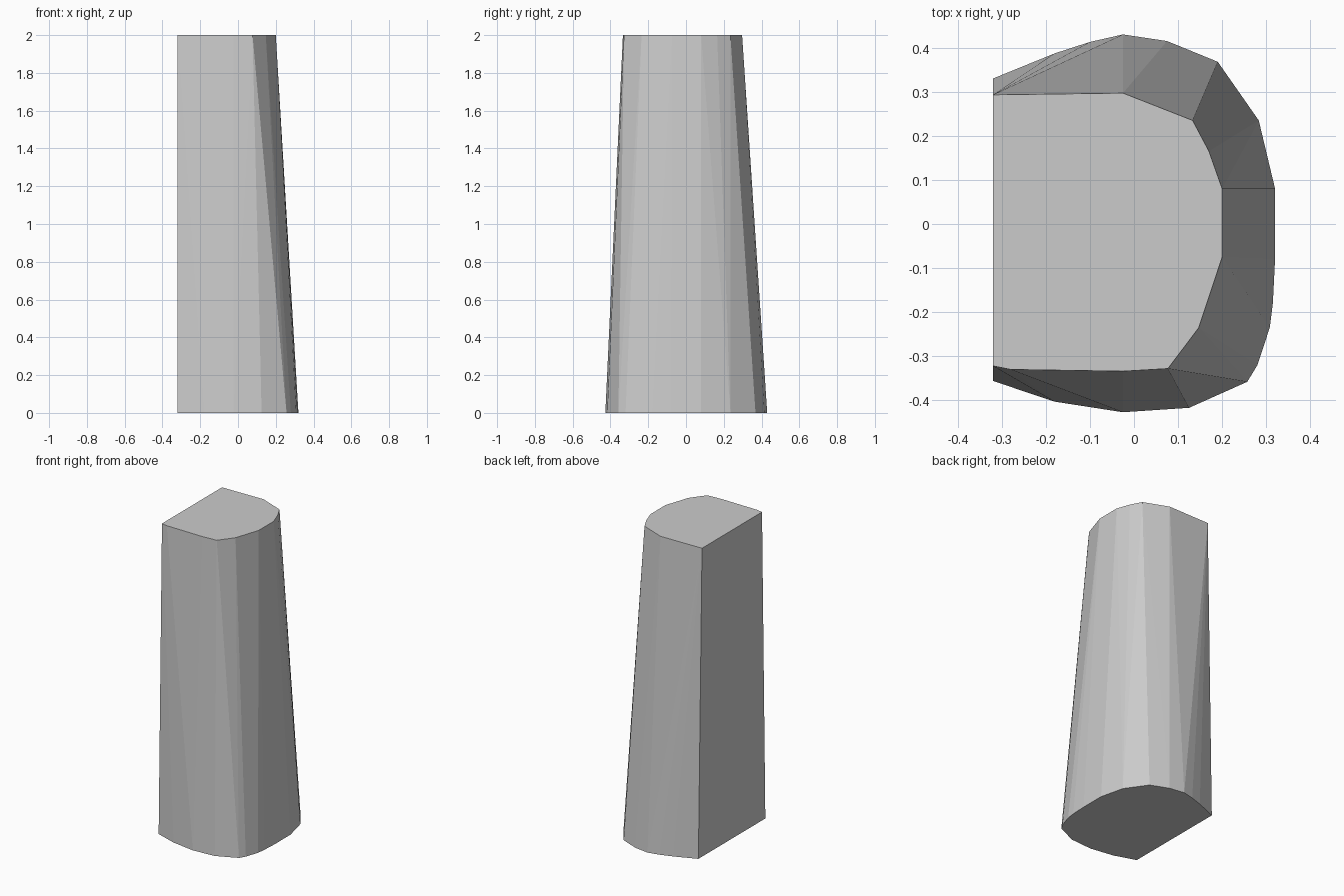
import bpy, bmesh, math

if "Cube" in bpy.data.objects:
    bpy.data.objects.remove(bpy.data.objects["Cube"])

# Faceted outlines, flat on the -x side
BOTTOM = [(-.32, .33), (-.18, .387), (-.10, .413), (-.025, .43), (.075, .415), (.19, .368),
          (.283, .235), (.32, .08), (.32, -.08), (.315, -.18), (.308, -.235), (.28, -.32),
          (.257, -.358), (.125, -.417), (-.025, -.427), (-.18, -.403), (-.32, -.356)]
TOP = [(-.32, .293), (-.025, .297), (.133, .235), (.17, .165), (.2, .08), (.2, -.075),
       (.147, -.235), (.077, -.328), (-.025, -.334), (-.28, -.33), (-.32, -.322)]

# Tapered pillar: hull between the two outlines
bm = bmesh.new()
for outline, z in ((BOTTOM, 0), (TOP, 2)):
    for x, y in outline:
        bm.verts.new((x, y, z))
bmesh.ops.convex_hull(bm, input=bm.verts[:])

# Merge the flat caps and back into single faces
bmesh.ops.dissolve_limit(bm, angle_limit=math.radians(0.3),
                         verts=bm.verts[:], edges=bm.edges[:])
bmesh.ops.recalc_face_normals(bm, faces=bm.faces[:])

mesh = bpy.data.meshes.new("tapered_pillar")
bm.to_mesh(mesh)
bm.free()
bpy.context.collection.objects.link(bpy.data.objects.new("tapered_pillar", mesh))
